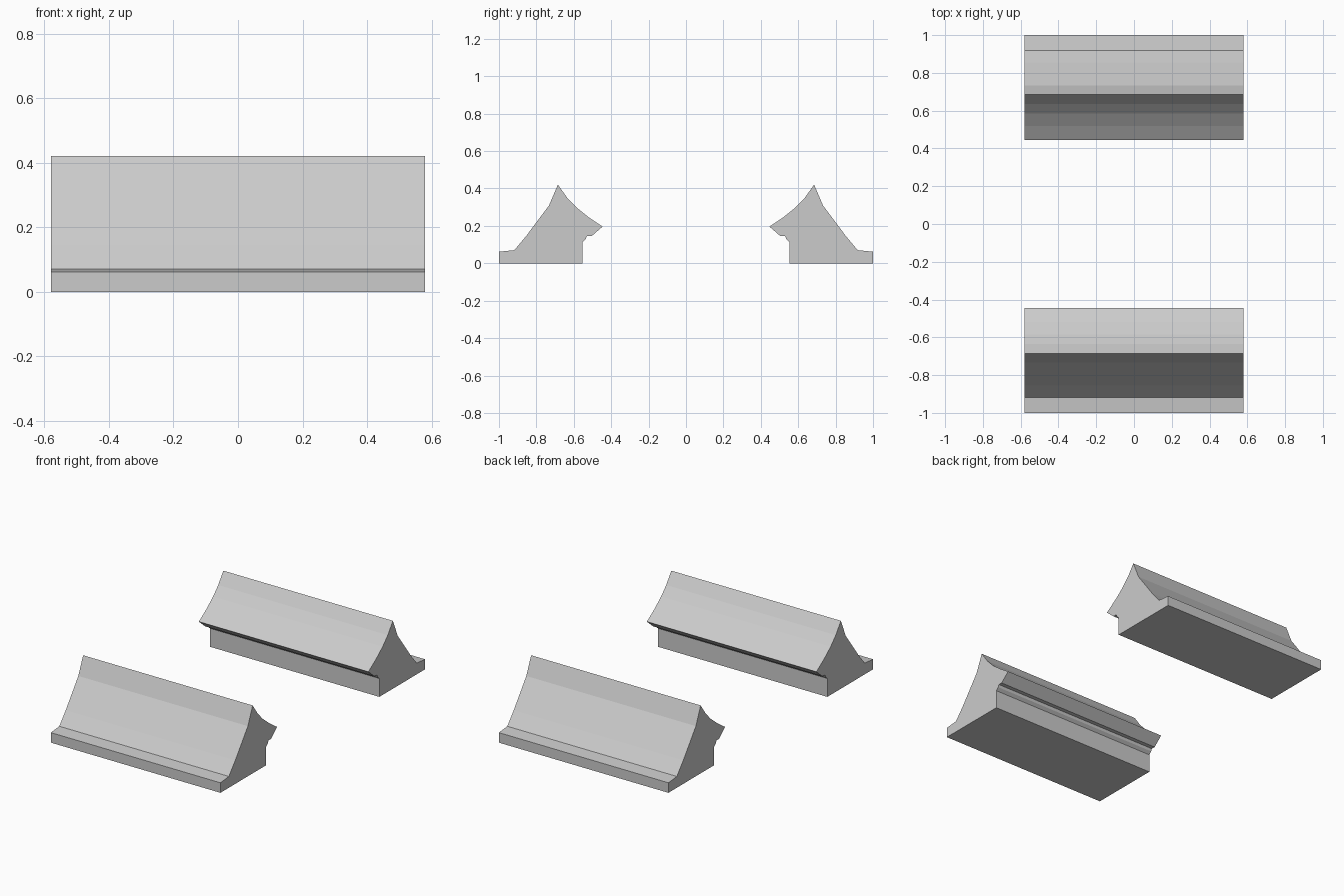
import bpy
import bmesh

cube = bpy.data.objects.get("Cube")
if cube:
    bpy.data.objects.remove(cube)

grey = bpy.data.materials.new("light grey")
grey.use_nodes = True
colour = (0.6, 0.6, 0.6, 1)
grey.diffuse_color = colour
grey.node_tree.nodes["Principled BSDF"].inputs["Base Color"].default_value = colour

HALF_LENGTH = 0.58

# Cross-section as (distance from centre, height): foot, outer flank, ridge, inner lip
PROFILE = [
    (1.0, 0), (1.0, 0.062), (0.918, 0.07), (0.855, 0.145), (0.732, 0.31),
    (0.685, 0.42), (0.635, 0.35), (0.585, 0.298), (0.52, 0.246), (0.446, 0.196),
    (0.505, 0.145), (0.53, 0.145), (0.536, 0.13), (0.553, 0.114), (0.553, 0),
]


def make_rail(name, side):
    """Extrude the moulding profile along x on one side of the centre."""
    bm = bmesh.new()
    verts = [bm.verts.new((-HALF_LENGTH, side * y, z)) for y, z in PROFILE]
    end = bm.faces.new(verts)
    ext = bmesh.ops.extrude_face_region(bm, geom=[end], use_keep_orig=True)
    moved = [v for v in ext["geom"] if isinstance(v, bmesh.types.BMVert)]
    bmesh.ops.translate(bm, verts=moved, vec=(2 * HALF_LENGTH, 0, 0))
    bmesh.ops.recalc_face_normals(bm, faces=bm.faces)
    mesh = bpy.data.meshes.new(name)
    bm.to_mesh(mesh)
    bm.free()
    mesh.materials.append(grey)
    rail = bpy.data.objects.new(name, mesh)
    bpy.context.collection.objects.link(rail)


make_rail("front_rail", -1)
make_rail("back_rail", 1)
